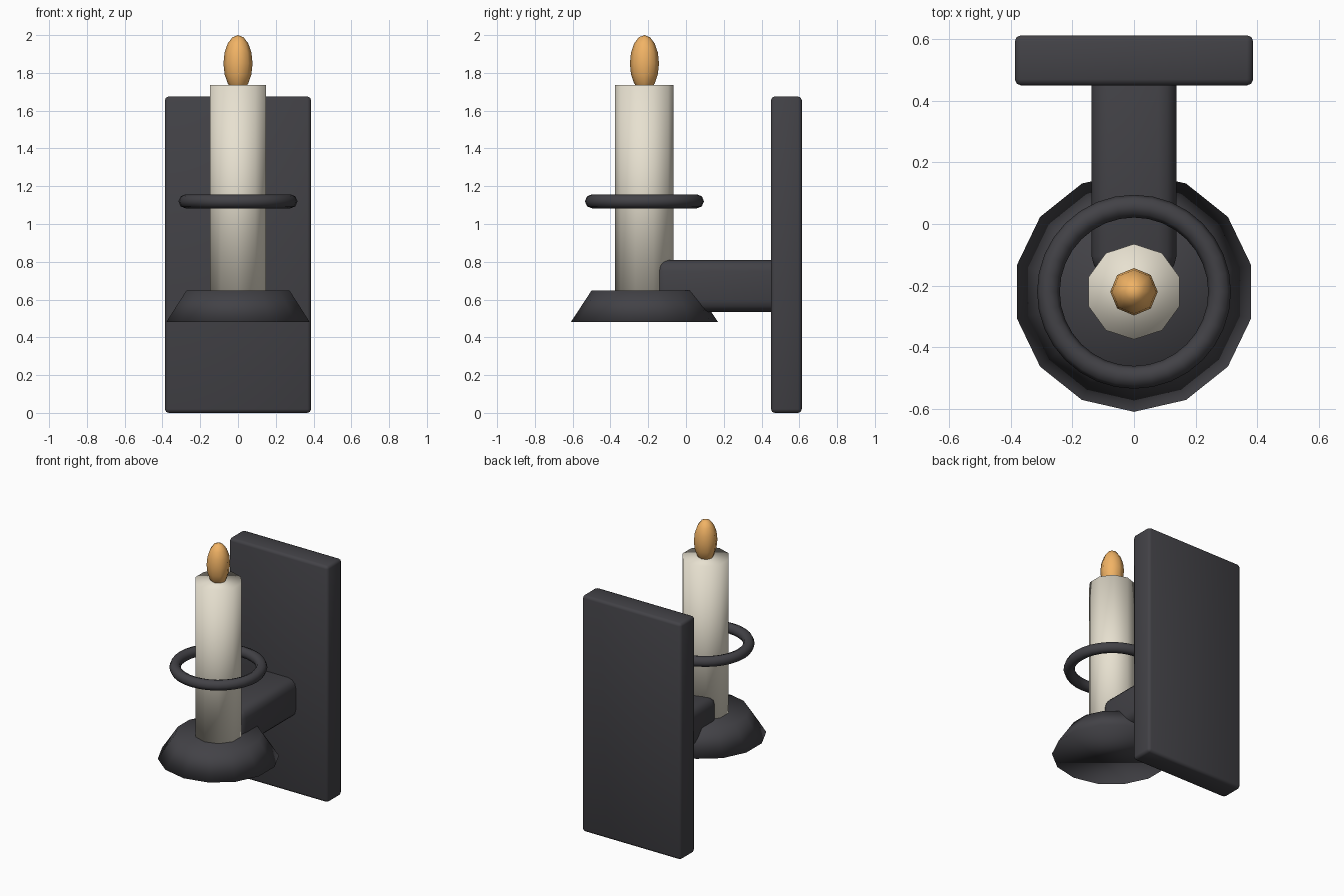
import bpy
from math import radians

if "Cube" in bpy.data.objects:
    bpy.data.objects.remove(bpy.data.objects["Cube"])

CY = -0.22  # shared vertical axis of dish, candle, ring and flame


def material(name, rgb):
    m = bpy.data.materials.new(name)
    m.diffuse_color = (*rgb, 1)
    m.use_nodes = True
    m.node_tree.nodes["Principled BSDF"].inputs["Base Color"].default_value = m.diffuse_color
    return m


iron = material("dark_iron", (0.055, 0.054, 0.062))
wax = material("wax", (0.80, 0.75, 0.63))
fire = material("flame_orange", (0.88, 0.45, 0.13))


def finish(name, mat):
    ob = bpy.context.object
    ob.name = name
    ob.data.materials.append(mat)
    bpy.ops.object.shade_smooth()
    return ob


def box(name, lo, hi, bevel, segments, mat):
    mid = [(a + b) / 2 for a, b in zip(lo, hi)]
    bpy.ops.mesh.primitive_cube_add(size=1, location=mid)
    ob = bpy.context.object
    ob.scale = [b - a for a, b in zip(lo, hi)]
    bpy.ops.object.transform_apply(location=False, rotation=False, scale=True)
    mod = ob.modifiers.new("bevel", 'BEVEL')
    mod.width = bevel
    mod.segments = segments
    bpy.ops.object.modifier_apply(modifier=mod.name)
    finish(name, mat)
    bpy.ops.object.shade_smooth_by_angle(angle=radians(50))
    return ob


def frustum(name, sides, r_bottom, r_top, z0, z1, mat):
    bpy.ops.mesh.primitive_cone_add(vertices=sides, radius1=r_bottom, radius2=r_top,
                                    depth=z1 - z0, location=(0, CY, (z0 + z1) / 2))
    return finish(name, mat)


# Wall plate and the arm that runs out from it
box("wall_plate", (-0.387, 0.45, 0), (0.387, 0.613, 1.675), 0.02, 2, iron)
box("arm", (-0.138, -0.165, 0.535), (0.138, 0.53, 0.81), 0.06, 3, iron)

# Flared dish and candle
frustum("dish", 14, 0.39, 0.28, 0.48, 0.648, iron)
frustum("candle", 10, 0.155, 0.155, 0.60, 1.735, wax)

# Guard ring around the candle
bpy.ops.mesh.primitive_torus_add(location=(0, CY, 1.12), major_radius=0.278,
                                 minor_radius=0.037, major_segments=32, minor_segments=8)
finish("guard_ring", iron)

# Flame
bpy.ops.mesh.primitive_uv_sphere_add(segments=8, ring_count=8, radius=1,
                                     location=(0, CY, 1.85))
bpy.context.object.scale = (0.077, 0.077, 0.15)
bpy.ops.object.transform_apply(location=False, rotation=False, scale=True)
finish("flame", fire)
